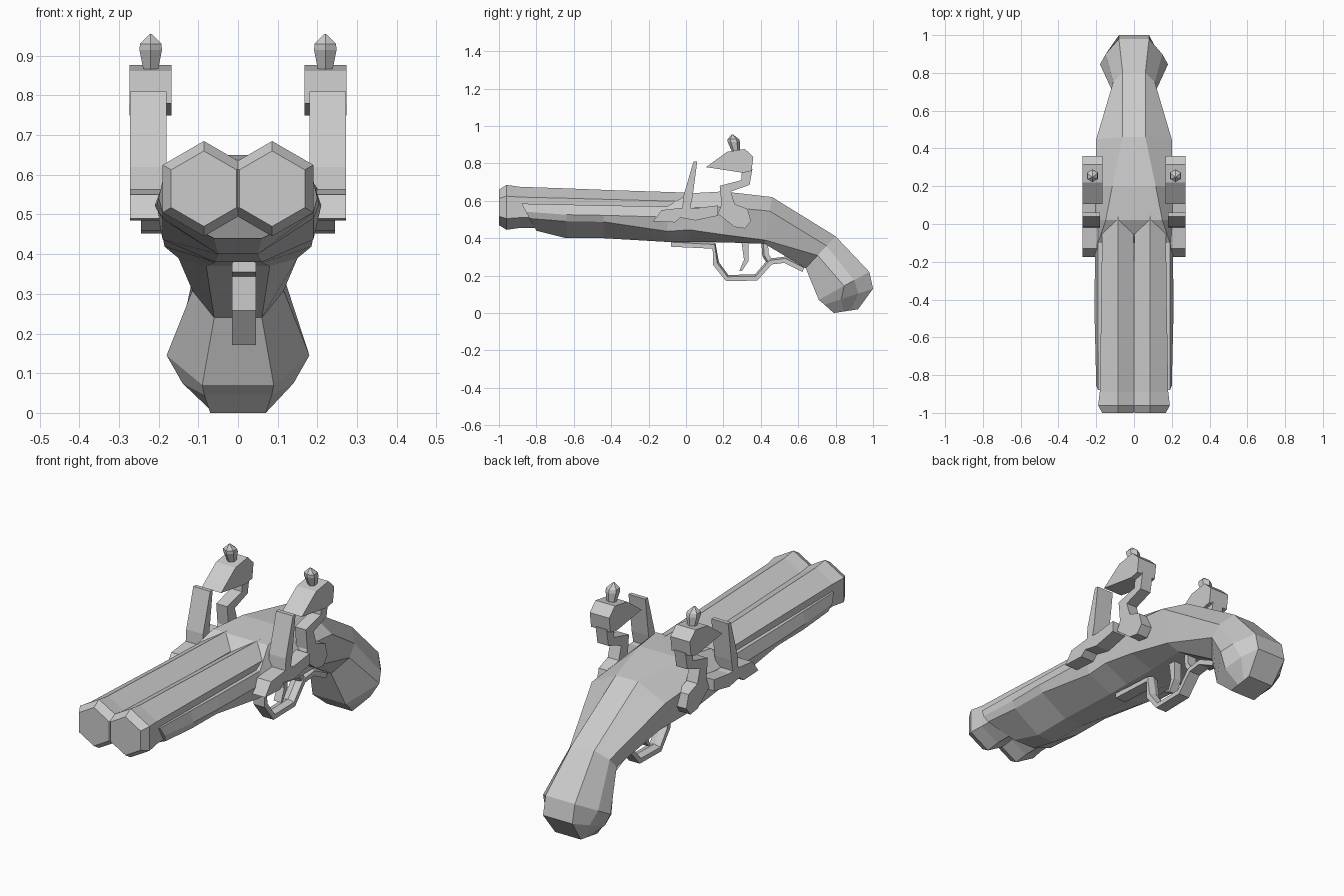
import bpy, bmesh
from math import cos, sin, pi
from mathutils import Vector


def finish(name, bm, mirror=False):
    bmesh.ops.recalc_face_normals(bm, faces=bm.faces)
    me = bpy.data.meshes.new(name)
    bm.to_mesh(me)
    bm.free()
    ob = bpy.data.objects.new(name, me)
    bpy.context.collection.objects.link(ob)
    if mirror:
        ob.modifiers.new("mirror", 'MIRROR')
    return ob


def loft(name, rings, mirror=False):
    """Skin a list of equal-length point rings and cap both ends."""
    bm = bmesh.new()
    vs = [[bm.verts.new(p) for p in r] for r in rings]
    n = len(vs[0])
    for a, b in zip(vs, vs[1:]):
        for i in range(n):
            j = (i + 1) % n
            bm.faces.new((a[i], a[j], b[j], b[i]))
    bm.faces.new(vs[0])
    bm.faces.new(vs[-1])
    return finish(name, bm, mirror)


def plate(name, outline, x0, x1, mirror=False):
    """Extrude a side-view (y, z) outline from x0 to x1."""
    return loft(name, [[(x, y, z) for y, z in outline] for x in (x0, x1)], mirror)


def band(name, path, thick, width, xc):
    """Sweep a ridged strip along a side-view path."""
    pts = [Vector(p) for p in path]
    rings = []
    for i, p in enumerate(pts):
        t = (pts[min(i + 1, len(pts) - 1)] - pts[max(i - 1, 0)]).normalized()
        n = Vector((-t.y, t.x)) * thick / 2
        w = width / 2
        sect = [(-w, n * 0.4), (-w, -n), (w, -n), (w, n * 0.4), (0, n)]
        rings.append([(xc + x, p.x + o.x, p.y + o.y) for x, o in sect])
    return loft(name, rings)


# Stock: eight-sided sections, top (y, z, half width), upper side width,
# lower side (fraction down, width), bottom (y, z, half width)
stations = [
    (-0.88, 0.585, 0.19, 0.20, 0.55, 0.19, -0.80, 0.44, 0.06),
    (-0.64, 0.58, 0.19, 0.205, 0.5, 0.19, -0.64, 0.40, 0.05),
    (-0.44, 0.575, 0.19, 0.21, 0.5, 0.19, -0.44, 0.40, 0.05),
    (-0.10, 0.57, 0.19, 0.205, 0.7, 0.19, -0.10, 0.38, 0.06),
    (0.02, 0.64, 0.15, 0.205, 0.75, 0.19, 0.02, 0.38, 0.06),
    (0.20, 0.65, 0.115, 0.205, 0.85, 0.185, 0.20, 0.378, 0.06),
    (0.46, 0.62, 0.06, 0.20, 0.92, 0.15, 0.42, 0.37, 0.08),
    (0.80, 0.41, 0.06, 0.11, 0.6, 0.115, 0.64, 0.24, 0.06),
    (0.98, 0.22, 0.08, 0.15, 0.5, 0.18, 0.71, 0.07, 0.09),
    (1.00, 0.13, 0.08, 0.12, 0.65, 0.14, 0.74, 0.045, 0.085),
    (0.92, 0.02, 0.07, 0.07, 0.6, 0.07, 0.79, 0.0, 0.07),
]
rings = []
for yt, zt, wt, wu, fl, wl, yb, zb, wb in stations:
    half = [(wt, 0), (wu, 0.3), (wl, fl), (wb, 1)]
    side = [(w, yt + (yb - yt) * f, zt + (zb - zt) * f) for w, f in half]
    rings.append(side + [(-x, y, z) for x, y, z in reversed(side)])
loft("stock", rings)

# Twin hexagonal barrels with chamfered muzzles: (y, radius, centre height)
barrel = [(-1.0, 0.095, 0.565), (-0.96, 0.12, 0.565), (-0.89, 0.11, 0.565),
          (-0.63, 0.105, 0.561), (-0.40, 0.10, 0.557), (0.06, 0.095, 0.547)]
for s, side in ((1, "right"), (-1, "left")):
    loft(side + "_barrel", [
        [(s * 0.086 + r * sin(k * pi / 3), y, zc + r * cos(k * pi / 3))
         for k in range(6)] for y, r, zc in barrel])

# Lock pan and spring
plate("lock_pan", [(-0.176, 0.49), (-0.13, 0.55), (0.0, 0.565), (0.05, 0.56),
                   (0.17, 0.575), (0.17, 0.52), (0.05, 0.495), (-0.03, 0.51),
                   (-0.06, 0.485)], 0.19, 0.272, True)

# Striking steel, tilted blade
plate("striking_steel", [(-0.02, 0.55), (0.02, 0.55), (0.035, 0.62), (0.06, 0.81),
                         (0.04, 0.81), (-0.015, 0.62)], 0.18, 0.272, True)

# Hammer: rounded foot and S-shaped neck, then the wider jaws
plate("hammer_neck", [(0.17, 0.53), (0.26, 0.46), (0.315, 0.452), (0.347, 0.492),
                      (0.33, 0.556), (0.26, 0.583), (0.24, 0.65), (0.34, 0.685),
                      (0.355, 0.77), (0.30, 0.77), (0.295, 0.71), (0.18, 0.68),
                      (0.19, 0.58)], 0.185, 0.245, True)
plate("hammer_jaws", [(0.107, 0.78), (0.22, 0.862), (0.315, 0.877), (0.36, 0.834),
                      (0.35, 0.76), (0.305, 0.75)], 0.167, 0.273, True)

# Jaw screw: tapered hexagonal stem with a pointed head
loft("jaw_screw", [
    [(0.22 + r * sin(k * pi / 3), y + r * cos(k * pi / 3), z) for k in range(6)]
    for y, z, r in ((0.268, 0.855, 0.019), (0.256, 0.915, 0.033),
                    (0.253, 0.93, 0.031), (0.248, 0.955, 0.003))], True)

# Trigger guard with front tang and rear tail, its brace, and the trigger
band("trigger_guard", [(-0.08, 0.372), (0.15, 0.36), (0.16, 0.265), (0.22, 0.187),
                       (0.375, 0.19), (0.45, 0.275), (0.53, 0.285), (0.63, 0.235)],
     0.035, 0.06, 0.015)
band("guard_brace", [(0.45, 0.27), (0.425, 0.31), (0.42, 0.38)], 0.035, 0.05, 0.015)
plate("trigger", [(0.285, 0.225), (0.30, 0.225), (0.335, 0.28), (0.335, 0.39),
                  (0.295, 0.39), (0.31, 0.285)], -0.005, 0.035)
